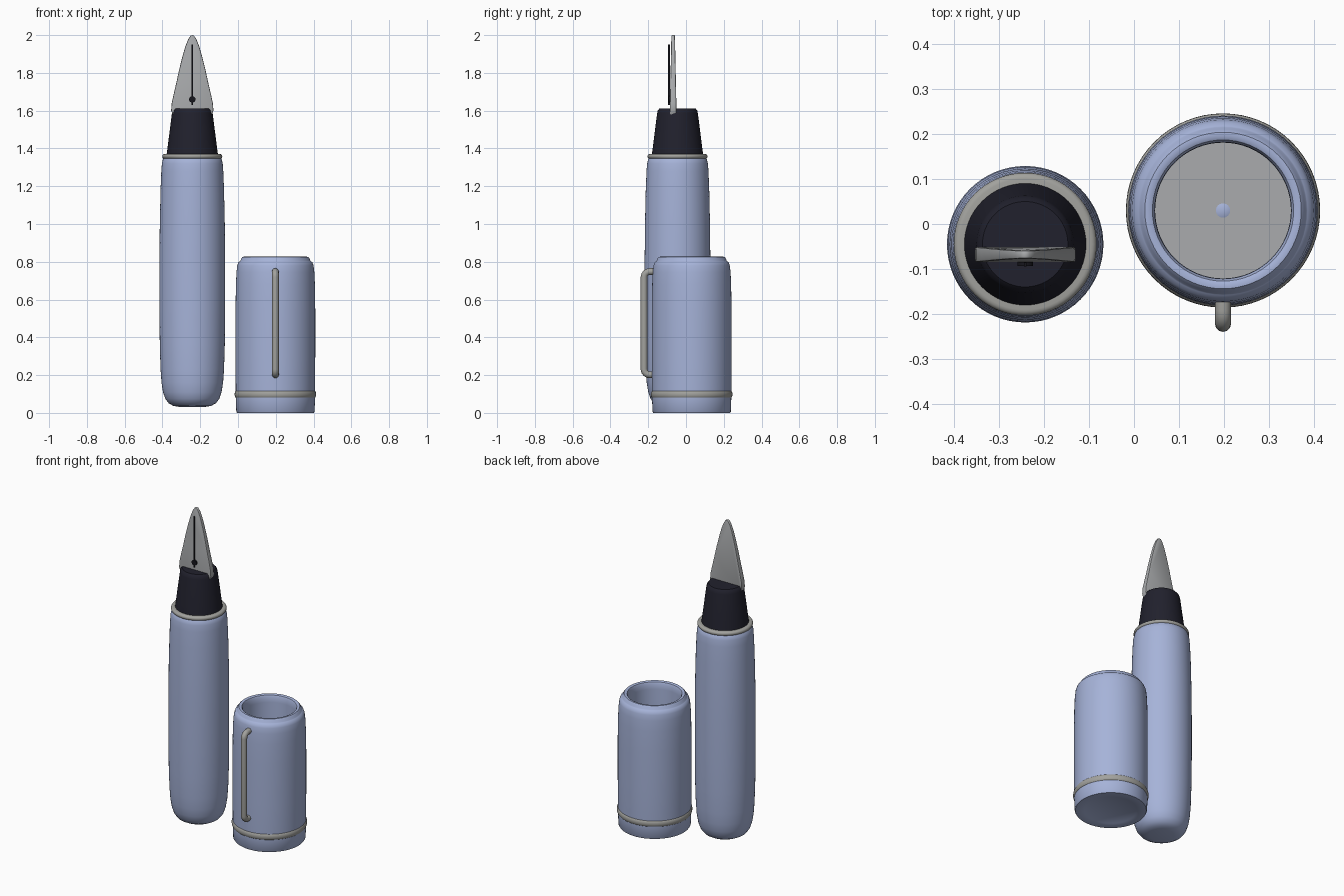
import bpy
import bmesh
from math import radians, sin, cos, pi

cube = bpy.data.objects.get("Cube")
if cube:
    bpy.data.objects.remove(cube, do_unlink=True)


def material(name, rgb):
    mat = bpy.data.materials.new(name)
    mat.use_nodes = True
    mat.diffuse_color = (*rgb, 1)
    mat.node_tree.nodes["Principled BSDF"].inputs["Base Color"].default_value = (*rgb, 1)
    return mat


BLUE = material("periwinkle blue", (0.38, 0.45, 0.69))
STEEL = material("nib steel", (0.40, 0.41, 0.42))
TRIM = material("trim silver", (0.36, 0.36, 0.34))
DARK = material("grip black", (0.015, 0.015, 0.026))
INK = material("slit black", (0.008, 0.008, 0.012))

PEN = (-0.242, -0.045)
CAP = (0.198, 0.03)


def finish(obj, mat, angle=35):
    obj.data.materials.append(mat)
    bpy.ops.object.select_all(action="DESELECT")
    obj.select_set(True)
    bpy.context.view_layer.objects.active = obj
    bpy.ops.object.shade_smooth_by_angle(angle=radians(angle))
    return obj


def from_bmesh(name, bm, mat, location, angle=35):
    bmesh.ops.recalc_face_normals(bm, faces=bm.faces[:])
    mesh = bpy.data.meshes.new(name)
    bm.to_mesh(mesh)
    bm.free()
    obj = bpy.data.objects.new(name, mesh)
    obj.location = location
    bpy.context.collection.objects.link(obj)
    return finish(obj, mat, angle)


def lathe(name, profile, mat, centre, steps=64, angle=35):
    """Spin a list of (radius, z) points about a vertical axis."""
    bm = bmesh.new()
    verts = [bm.verts.new((r, 0, z)) for r, z in profile]
    edges = [bm.edges.new(pair) for pair in zip(verts, verts[1:])]
    bmesh.ops.spin(bm, geom=verts + edges, cent=(0, 0, 0), axis=(0, 0, 1),
                   angle=2 * pi, steps=steps, use_duplicate=False)
    bmesh.ops.remove_doubles(bm, verts=bm.verts[:], dist=0.0005)
    return from_bmesh(name, bm, mat, (*centre, 0), angle)


def band(name, radius, z, half_height, depth, mat, centre):
    """Rounded ring hugging a barrel."""
    arc = [(radius - depth + depth * cos(a), z + half_height * sin(a))
           for a in [radians(-90 + 22.5 * i) for i in range(9)]]
    inner = radius - 2.5 * depth
    lathe(name, [(inner, z - half_height)] + arc + [(inner, z + half_height)], mat, centre)


# Pen barrel, collar ring and grip
lathe("barrel", [(0, 0.03), (0.07, 0.032), (0.1, 0.037), (0.125, 0.051), (0.143, 0.075),
                 (0.155, 0.11), (0.163, 0.16), (0.168, 0.23), (0.172, 0.36), (0.174, 0.55),
                 (0.174, 0.8), (0.172, 1.0), (0.168, 1.18), (0.164, 1.28), (0.161, 1.32),
                 (0.155, 1.345), (0.145, 1.355), (0, 1.355)], BLUE, PEN)
band("collar_ring", 0.159, 1.358, 0.013, 0.013, TRIM, PEN)
lathe("grip", [(0, 1.36), (0.137, 1.36), (0.134, 1.38), (0.108, 1.585), (0.104, 1.602),
               (0.095, 1.612), (0, 1.612)], DARK, PEN)

# Nib: half outline mirrored, thickened and bevelled
half = [(0.104, 1.58), (0.112, 1.60), (0.109, 1.64), (0.098, 1.69), (0.084, 1.75), (0.07, 1.815),
        (0.054, 1.88), (0.037, 1.94), (0.021, 1.98), (0.009, 1.997)]
outline = half + [(0, 2.0)] + [(-x, z) for x, z in reversed(half)]
bm = bmesh.new()
face = bm.faces.new([bm.verts.new((x, -0.017, z)) for x, z in outline])
ext = bmesh.ops.extrude_face_region(bm, geom=[face])
moved = [v for v in ext["geom"] if isinstance(v, bmesh.types.BMVert)]
bmesh.ops.translate(bm, verts=moved, vec=(0, 0.034, 0))
for v in bm.verts:
    v.co.y *= 1 - 0.45 * max(0, v.co.z - 1.64) / 0.36
rim = [e for e in bm.edges if abs(e.verts[0].co.y + e.verts[1].co.y) > 0.01]
bmesh.ops.bevel(bm, geom=rim, offset=0.005, segments=2, profile=0.5, affect="EDGES")
from_bmesh("nib", bm, STEEL, (PEN[0], -0.068, 0))

# Nib slit and breather hole
bpy.ops.mesh.primitive_cube_add(size=1, location=(PEN[0], -0.09, 1.79))
slit = bpy.context.object
slit.name = "nib_slit"
slit.scale = (0.006, 0.008, 0.32)
finish(slit, INK)
bpy.ops.mesh.primitive_cylinder_add(vertices=24, radius=0.017, depth=0.009,
                                    location=(PEN[0], -0.089, 1.66), rotation=(pi / 2, 0, 0))
hole = bpy.context.object
hole.name = "breather_hole"
finish(hole, INK)

# Hollow cap standing on its closed end
lathe("cap_shell", [(0, 0.003), (0.15, 0.003), (0.155, 0), (0.203, 0), (0.207, 0.006), (0.21, 0.08),
                    (0.211, 0.3), (0.211, 0.55), (0.209, 0.68), (0.206, 0.745), (0.202, 0.78),
                    (0.196, 0.797), (0.188, 0.803), (0.185, 0.806), (0.181, 0.818), (0.174, 0.826),
                    (0.165, 0.827), (0.157, 0.823), (0.152, 0.812), (0.151, 0.78), (0.151, 0.1),
                    (0, 0.1)], BLUE, CAP)
band("cap_band", 0.216, 0.098, 0.021, 0.012, TRIM, CAP)

# Cap inner floor with small centre stud
lathe("cap_floor", [(0, 0.09), (0.152, 0.09), (0.152, 0.119), (0, 0.119)], STEEL, CAP)
lathe("floor_stud", [(0.016, 0.115), (0.016, 0.12), (0, 0.126)], BLUE, CAP, 16)

# Clip: bent round wire with both ends in the cap
curve = bpy.data.curves.new("clip", "CURVE")
curve.dimensions = "3D"
curve.bevel_depth = 0.018
curve.bevel_resolution = 4
curve.use_fill_caps = True
path = curve.splines.new("POLY")
bend = [radians(15 * i) for i in range(7)]
lower = [(-0.192 - 0.03 * sin(a), 0.232 - 0.03 * cos(a)) for a in bend]
upper = [(-0.192 - 0.03 * cos(a), 0.718 + 0.03 * sin(a)) for a in bend]
points = [(-0.165, 0.202)] + lower + upper + [(-0.165, 0.748)]
path.points.add(len(points) - 1)
for p, (y, z) in zip(path.points, points):
    p.co = (CAP[0], y, z, 1)
clip = bpy.data.objects.new("clip", curve)
bpy.context.collection.objects.link(clip)
bpy.ops.object.select_all(action="DESELECT")
clip.select_set(True)
bpy.context.view_layer.objects.active = clip
bpy.ops.object.convert(target="MESH")
finish(bpy.context.object, TRIM, 50)
